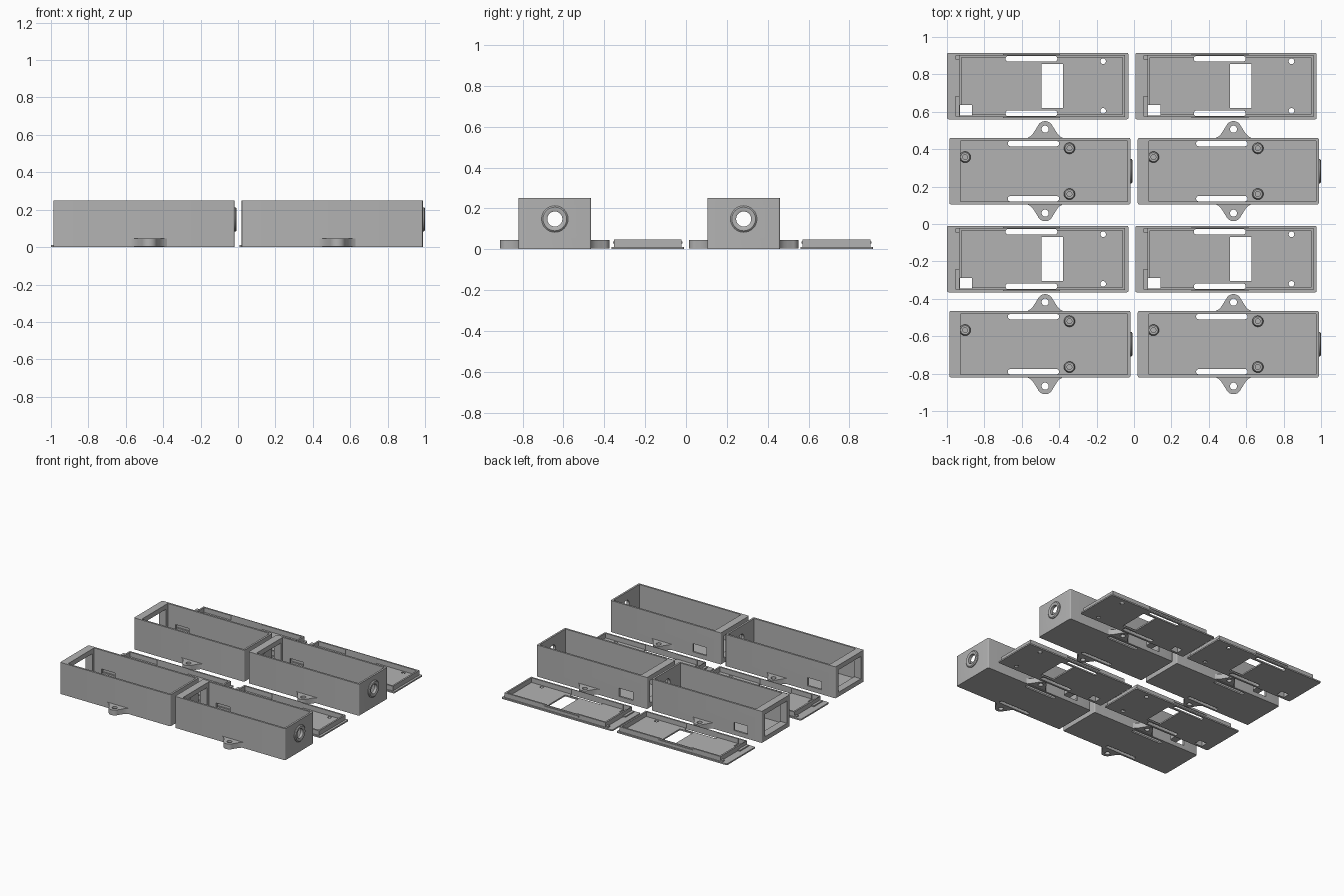
import bpy, bmesh, math

if "Cube" in bpy.data.objects:
    bpy.data.objects.remove(bpy.data.objects["Cube"])

grey = bpy.data.materials.new("plain grey")
grey.diffuse_color = (0.45, 0.45, 0.45, 1)
grey.use_nodes = True
grey.node_tree.nodes["Principled BSDF"].inputs["Base Color"].default_value = grey.diffuse_color


def finish(name, bm):
    bmesh.ops.recalc_face_normals(bm, faces=bm.faces)
    me = bpy.data.meshes.new(name)
    bm.to_mesh(me)
    bm.free()
    me.materials.append(grey)
    ob = bpy.data.objects.new(name, me)
    bpy.context.collection.objects.link(ob)
    return ob


def prism(name, pts, z0, z1):
    """Extrude a plan outline from z0 to z1."""
    bm = bmesh.new()
    face = bm.faces.new([bm.verts.new((x, y, z0)) for x, y in pts])
    top = bmesh.ops.extrude_face_region(bm, geom=[face])["geom"]
    for v in top:
        if isinstance(v, bmesh.types.BMVert):
            v.co.z = z1
    return finish(name, bm)


def rounded(x0, x1, y0, y1, r=0.0, n=5):
    """Rectangle outline with optional round corners."""
    if r == 0:
        return [(x0, y0), (x1, y0), (x1, y1), (x0, y1)]
    pts = []
    for cx, cy, start in ((x1 - r, y1 - r, 0), (x0 + r, y1 - r, 90),
                          (x0 + r, y0 + r, 180), (x1 - r, y0 + r, 270)):
        for i in range(n + 1):
            a = math.radians(start + 90 * i / n)
            pts.append((cx + r * math.cos(a), cy + r * math.sin(a)))
    return pts


def block(name, x0, x1, y0, y1, z0, z1, r=0.0):
    return prism(name, rounded(x0, x1, y0, y1, r), z0, z1)


def circle(x, y, r, n=24):
    return [(x + r * math.cos(2 * math.pi * i / n),
             y + r * math.sin(2 * math.pi * i / n)) for i in range(n)]


def ring(name, profile, n=32):
    """Lathe a closed radius/height profile about z."""
    bm = bmesh.new()
    rows = [[bm.verts.new((r * math.cos(2 * math.pi * i / n),
                           r * math.sin(2 * math.pi * i / n), z))
             for r, z in profile] for i in range(n)]
    k = len(profile)
    for i in range(n):
        a, b = rows[i], rows[(i + 1) % n]
        for j in range(k):
            bm.faces.new((a[j], b[j], b[(j + 1) % k], a[(j + 1) % k]))
    return finish(name, bm)


def select(ob):
    bpy.ops.object.select_all(action='DESELECT')
    ob.select_set(True)
    bpy.context.view_layer.objects.active = ob


def cut(ob, cutters):
    for c in cutters:
        select(ob)
        m = ob.modifiers.new("cut", 'BOOLEAN')
        m.operation, m.solver, m.object = 'DIFFERENCE', 'EXACT', c
        bpy.ops.object.modifier_apply(modifier=m.name)
        bpy.data.objects.remove(c)


def smooth(ob):
    select(ob)
    bpy.ops.object.shade_smooth_by_angle(angle=math.radians(30))


HX, HY, H = 0.484, 0.1775, 0.25     # half length, half width, height
WALL, FLOOR = 0.015, 0.012
EAR_X, BOSS_Z = 0.028, 0.148

# Open case with end opening, cable hole, side window and floor slots
case = block("case", -HX, HX, -HY, HY, 0, H, 0.008)
cable = prism("cutter", circle(0, 0, 0.037, 32), -0.05, 0.05)
cable.rotation_euler.y = math.pi / 2
cable.location = (HX, 0, BOSS_Z)
cutters = [
    block("cutter", -HX + 0.06, HX - WALL, -HY + WALL, HY - WALL, FLOOR, 0.4),
    block("cutter", -HX - 0.1, -HX + 0.1, -0.14, 0.14, 0.035, 0.212),
    block("cutter", -HX + 0.125, -HX + 0.245, HY - 0.05, HY + 0.05, 0.035, 0.1),
    cable]
for s in (-1, 1):
    y0, y1 = sorted((s * 0.133, s * 0.1615))
    cutters.append(block("cutter", -0.172, 0.103, y0, y1, -0.05, 0.03, 0.014))
cut(case, cutters)
case_parts = [case]

# Collar around the cable hole
collar = ring("cable_collar", [(0.037, -0.003), (0.065, -0.003), (0.065, 0.006),
                               (0.058, 0.012), (0.046, 0.012), (0.037, 0.008)])
collar.rotation_euler.y = math.pi / 2
collar.location = (HX, 0, BOSS_Z)
case_parts.append(collar)

# Screw posts on the floor
for x, y in ((-0.4, 0.075), (0.158, 0.1225), (0.158, -0.1225)):
    post = ring("screw_post", [(0.013, FLOOR - 0.002), (0.03, FLOOR - 0.002),
                               (0.03, 0.026), (0.024, 0.04), (0.013, 0.04)], 24)
    post.location = (x, y, 0)
    case_parts.append(post)

# Flared mounting ears on both long sides
half = [(0.095, -0.006), (0.095, 0), (0.08, 0.008), (0.067, 0.021),
        (0.056, 0.037), (0.047, 0.052)]
arc = [(0.043 * math.cos(math.radians(a)), 0.047 + 0.043 * math.sin(math.radians(a)))
       for a in range(20, 161, 10)]
outline = half + arc + [(-x, y) for x, y in reversed(half)]
for s in (-1, 1):
    ear = prism("mounting_ear", [(x, s * y) for x, y in outline], 0.003, 0.045)
    cut(ear, [prism("cutter", circle(0, s * 0.047, 0.019), -0.1, 0.1)])
    ear.location = (EAR_X, s * HY, 0)
    case_parts.append(ear)

# Lid plate with a raised lip, then all openings
lid = block("lid_plate", -0.485, 0.485, -HY, HY, 0, 0.011, 0.008)
lip = block("lid_lip", -0.42, 0.467, -0.166, 0.166, 0.010, 0.048)
cut(lip, [block("cutter", -0.407, 0.454, -0.153, 0.153, -0.1, 0.1)])


def lid_cutters():
    out = [block("cutter", 0.02, 0.135, -0.1175, 0.1175, -0.1, 0.1),
           block("cutter", -0.416, -0.35, -0.158, -0.1025, -0.1, 0.1)]
    for s in (-1, 1):
        y0, y1 = sorted((s * 0.131, s * 0.161))
        out.append(block("cutter", -0.172, 0.105, y0, y1, -0.1, 0.1, 0.014))
        out.append(prism("cutter", circle(0.35, s * 0.1325, 0.015), -0.1, 0.1))
    return out


cut(lid, lid_cutters())
cut(lip, lid_cutters())
lid_parts = [lid, lip]

# Snap ridges along the lip and small end catches
for s in (-1, 1):
    y0, y1 = sorted((s * 0.164, s * 0.171))
    lid_parts.append(block("snap_ridge", -0.185, 0.12, y0, y1, 0.028, 0.038))
lid_parts.append(block("end_catch", -0.44, -0.418, -0.1625, -0.0525, 0.01, 0.02))
lid_parts.append(block("end_nub", -0.44, -0.418, 0.1425, 0.1625, 0.01, 0.02))

# Two by two layout of cases and lids
for parts, cx, rows in ((case_parts, -0.503, (-0.6425, 0.2825)),
                        (lid_parts, -0.515, (-0.1875, 0.7375))):
    for ob in parts:
        smooth(ob)
        base = ob.location.copy()
        for k, (i, j) in enumerate(((0, 0), (1, 0), (0, 1), (1, 1))):
            c = ob if k == 0 else ob.copy()
            if k:
                bpy.context.collection.objects.link(c)
            c.location = (base.x + cx + 1.007 * i, base.y + rows[j], base.z)
